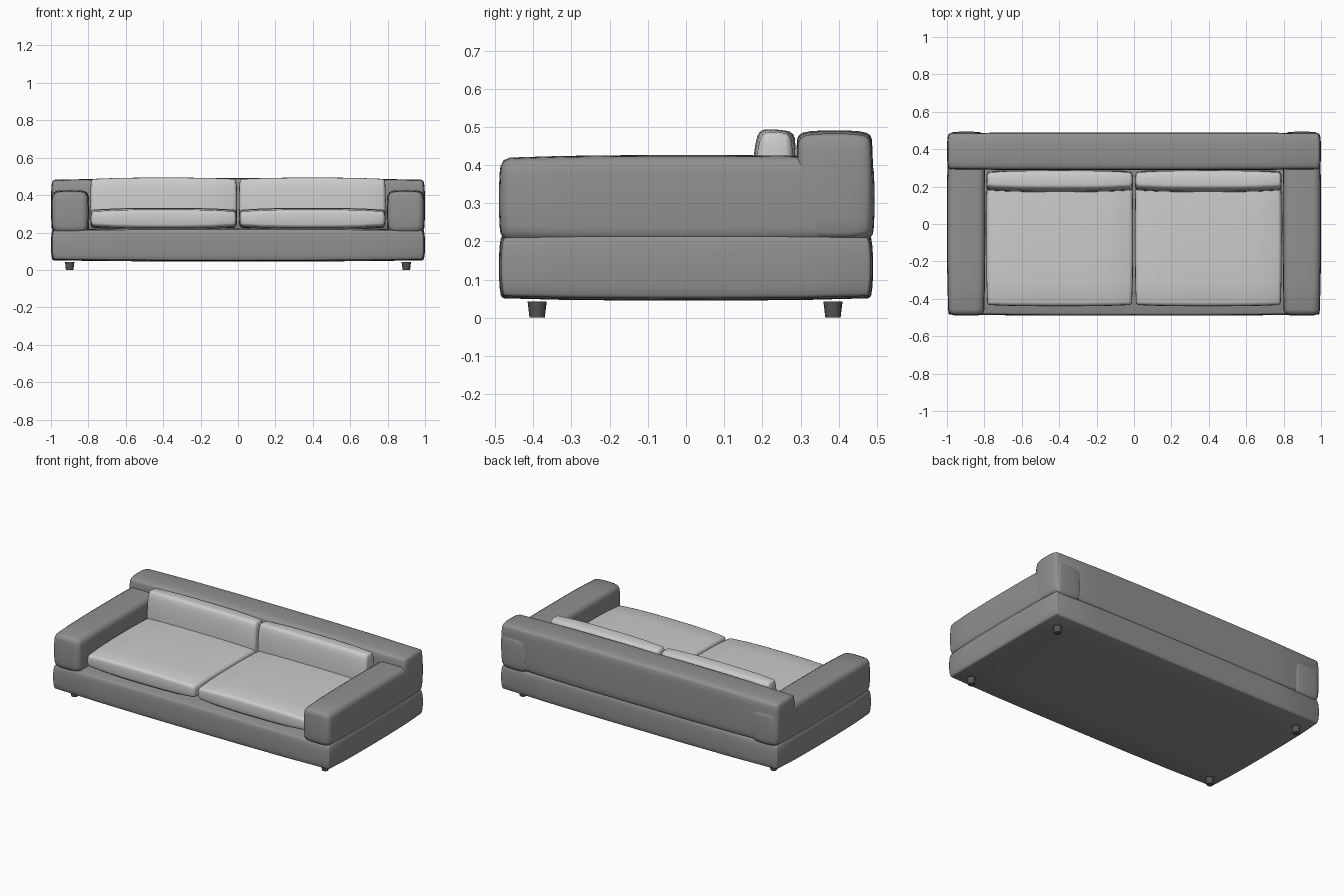
import bpy, bmesh
from math import radians

if "Cube" in bpy.data.objects:
    bpy.data.objects.remove(bpy.data.objects["Cube"])


def material(name, grey):
    m = bpy.data.materials.new(name)
    m.diffuse_color = (grey, grey, grey, 1)
    m.use_nodes = True
    m.node_tree.nodes["Principled BSDF"].inputs["Base Color"].default_value = m.diffuse_color
    return m


frame_mat = material("dark_fabric", 0.28)
cushion_mat = material("light_fabric", 0.58)
foot_mat = material("foot_dark", 0.09)


def pillow(name, lo, hi, inset, round_edge, mat, tilt=0.0):
    """Box from lo to hi whose faces swell in the middle; inset = how far edges pull in per axis."""
    c = [(a + b) / 2 for a, b in zip(lo, hi)]
    h = [(b - a) / 2 for a, b in zip(lo, hi)]
    bm = bmesh.new()
    bmesh.ops.create_cube(bm, size=2)
    bmesh.ops.subdivide_edges(bm, edges=bm.edges[:], cuts=5, use_grid_fill=True)
    for v in bm.verts:
        u = v.co.copy()
        for i in range(3):
            j, k = (i + 1) % 3, (i + 2) % 3
            pull = inset[i] * (abs(u[j]) ** 3 + abs(u[k]) ** 3) / 2
            v.co[i] = u[i] * (h[i] - pull)
    me = bpy.data.meshes.new(name)
    bm.to_mesh(me)
    bm.free()
    me.materials.append(mat)
    ob = bpy.data.objects.new(name, me)
    bpy.context.collection.objects.link(ob)
    ob.location = c
    ob.rotation_euler.x = tilt
    bev = ob.modifiers.new("soft_edges", 'BEVEL')
    bev.width = round_edge
    bev.segments = 2
    bev.limit_method = 'ANGLE'
    bev.angle_limit = radians(45)
    me.shade_smooth()
    return ob


# Base and backrest
pillow("base", (-1, -0.49, 0.045), (1, 0.49, 0.222), (0.015, 0.012, 0.012), 0.008, frame_mat)
pillow("backrest", (-1, 0.288, 0.2), (1, 0.49, 0.491), (0.014, 0.008, 0.018), 0.014, frame_mat)

for s, side in ((-1, "left"), (1, "right")):
    def span(a, b):
        return min(s * a, s * b), max(s * a, s * b)

    # Armrest running through to the back
    x0, x1 = span(0.795, 0.999)
    pillow(side + "_armrest", (x0, -0.49, 0.192), (x1, 0.494, 0.426),
           (0.012, 0.014, 0.014), 0.022, frame_mat)

    # Seat cushion and back cushion
    x0, x1 = span(0.005, 0.79)
    pillow(side + "_seat_cushion", (x0, -0.44, 0.215), (x1, 0.29, 0.332),
           (0.012, 0.014, 0.02), 0.015, cushion_mat)
    pillow(side + "_back_cushion", (x0, 0.173, 0.25), (x1, 0.285, 0.493),
           (0.012, 0.018, 0.014), 0.012, cushion_mat, radians(-4))

    # Tapered feet
    for y, end in ((-0.39, "front"), (0.385, "back")):
        bpy.ops.mesh.primitive_cone_add(vertices=16, radius1=0.02, radius2=0.025,
                                        depth=0.042, location=(s * 0.9, y, 0.021))
        foot = bpy.context.object
        foot.name = side + "_" + end + "_foot"
        foot.data.materials.append(foot_mat)
        bpy.ops.object.shade_smooth_by_angle(angle=radians(40))
